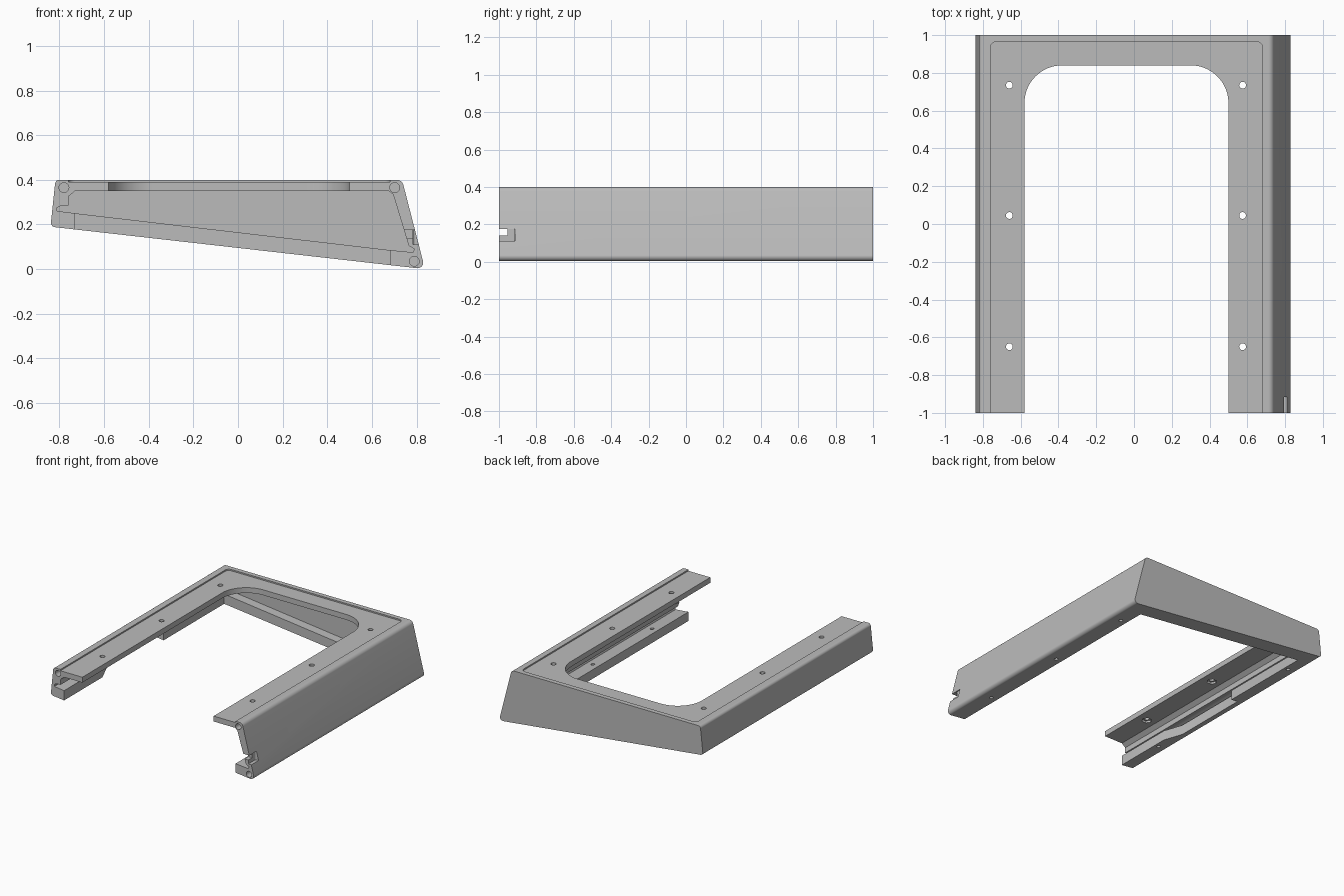
import bpy, bmesh, math
from mathutils import Vector

cube = bpy.data.objects.get("Cube")
if cube:
    bpy.data.objects.remove(cube, do_unlink=True)

grey = bpy.data.materials.new("mid grey")
grey.use_nodes = True
colour = (0.5, 0.5, 0.5, 1)
grey.diffuse_color = colour
grey.node_tree.nodes["Principled BSDF"].inputs["Base Color"].default_value = colour


def fillet(points, radii, steps=8):
    """Round each corner of a closed 2D outline by its radius."""
    out = []
    for i, r in enumerate(radii):
        p = Vector(points[i])
        if r == 0:
            out.append(p)
            continue
        a = (Vector(points[i - 1]) - p).normalized()
        b = (Vector(points[(i + 1) % len(points)]) - p).normalized()
        half = a.angle(b) / 2
        centre = p + (a + b).normalized() * r / math.sin(half)
        start = p + a * r / math.tan(half) - centre
        end = p + b * r / math.tan(half) - centre
        for k in range(steps + 1):
            t = k / steps
            out.append(centre + (start * (1 - t) + end * t).normalized() * r)
    return out


def prism(name, outline, low, high, axis):
    """Extrude an outline: (x, z) along y, or (x, y) along z."""
    bm = bmesh.new()
    place = (lambda p: (p[0], low, p[1])) if axis == "y" else (lambda p: (p[0], p[1], low))
    face = bm.faces.new([bm.verts.new(place(p)) for p in outline])
    new = bmesh.ops.extrude_face_region(bm, geom=[face])["geom"]
    move = (0, high - low, 0) if axis == "y" else (0, 0, high - low)
    bmesh.ops.translate(bm, vec=move, verts=[v for v in new if isinstance(v, bmesh.types.BMVert)])
    bmesh.ops.recalc_face_normals(bm, faces=bm.faces)
    mesh = bpy.data.meshes.new(name)
    bm.to_mesh(mesh)
    bm.free()
    obj = bpy.data.objects.new(name, mesh)
    bpy.context.collection.objects.link(obj)
    mesh.materials.append(grey)
    return obj


def rect(x0, x1, y0, y1):
    return [(x0, y0), (x1, y0), (x1, y1), (x0, y1)]


def ring(x, y, r, n=20):
    return [(x + r * math.cos(math.tau * k / n), y + r * math.sin(math.tau * k / n)) for k in range(n)]


def cut(outline, low, high, axis):
    cutter = prism("cutter", outline, low, high, axis)
    cutter.hide_render = True
    mod = frame.modifiers.new("cut", "BOOLEAN")
    mod.operation = "DIFFERENCE"
    mod.solver = "EXACT"
    mod.object = cutter
    bpy.ops.object.modifier_apply(modifier=mod.name)
    bpy.data.objects.remove(cutter, do_unlink=True)


# Wedge-shaped outer body
wedge = [(-0.84, 0.19), (0.838, 0.0), (0.735, 0.4), (-0.818, 0.4)]
frame = prism("stand_frame", fillet(wedge, [0.02, 0.025, 0.03, 0.02]), -1, 1, "y")
bpy.context.view_layer.objects.active = frame
frame.select_set(True)

# Hollow interior with its stepped grooves
cavity = [(-0.81, 0.26), (-0.73, 0.25), (0.68, 0.085), (0.785, 0.075), (0.79, 0.09),
          (0.765, 0.105), (0.695, 0.335), (0.675, 0.35), (-0.73, 0.35), (-0.76, 0.325),
          (-0.76, 0.285), (-0.79, 0.285), (-0.81, 0.275)]
cut(cavity, -1.1, 0.95, "y")

# Open underside, leaving lips along three edges
cut(rect(-0.73, 0.68, -1.1, 0.88), -0.1, 0.3, "z")

# Relief notch in the left-hand lip
cut([(-0.7, -0.58), (-0.73, -0.55), (-0.785, -0.42), (-0.785, 0.17), (-0.7, 0.17)], 0.1, 0.27, "z")

# Shallow tray in the top face and rounded opening through it
cut(fillet(rect(-0.76, 0.68, -1.1, 0.965), [0, 0, 0.03, 0.03]), 0.39, 0.5, "z")
cut(fillet(rect(-0.58, 0.5, -1.1, 0.84), [0, 0, 0.2, 0.2], 20), 0.3, 0.5, "z")

# Screw holes, nut pockets and lip holes
for y in (-0.65, 0.045, 0.735):
    for x in (-0.66, 0.575):
        cut(ring(x, y, 0.018), 0.3, 0.5, "z")
        cut(ring(x, y, 0.035, 6), 0.3, 0.365, "z")
    cut(ring(0.735, y, 0.014), -0.1, 0.12, "z")
    if y != 0.045:
        cut(ring(-0.765, y, 0.014), 0.1, 0.27, "z")

# Pin sockets in the front ends
for x, z in ((-0.78, 0.365), (0.702, 0.365), (0.79, 0.035)):
    cut(ring(x, z, 0.022), -1.1, -0.9, "y")

# Hooked cable slot at the front of the tall wall
cut(rect(0.7, 0.9, -1.1, -0.955), 0.14, 0.175, "z")
cut(fillet(rect(0.785, 0.9, -1.1, -0.915), [0, 0, 0, 0.01]), 0.11, 0.175, "z")

bpy.ops.object.shade_smooth_by_angle(angle=math.radians(30))
